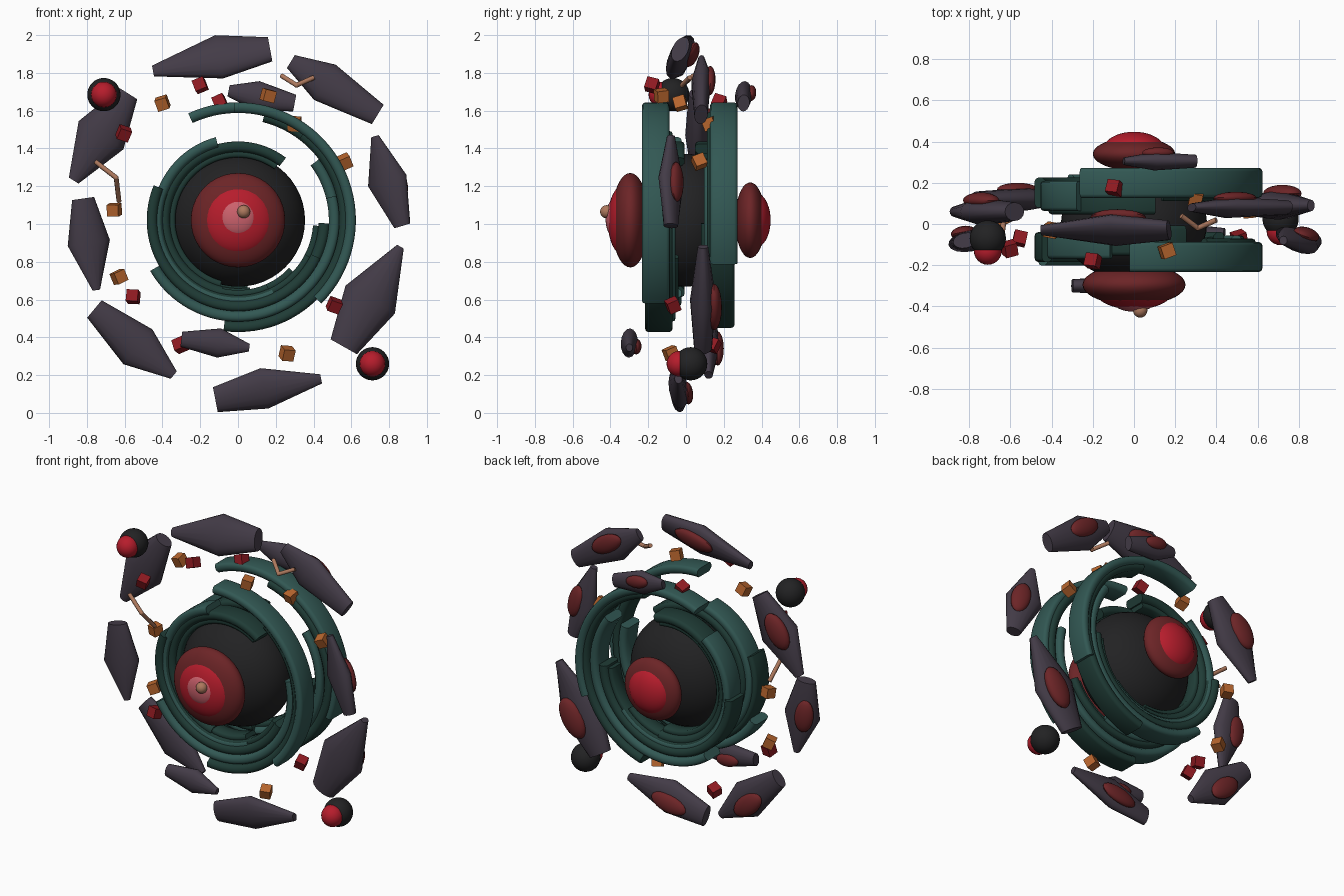
import bpy, bmesh, math, random
from mathutils import Vector, Matrix, Euler

if "Cube" in bpy.data.objects:
    bpy.data.objects.remove(bpy.data.objects["Cube"])

random.seed(4)
CZ = 1.02  # height of the common centre


def material(name, rgb):
    m = bpy.data.materials.new(name)
    m.diffuse_color = (*rgb, 1)
    m.use_nodes = True
    m.node_tree.nodes["Principled BSDF"].inputs["Base Color"].default_value = m.diffuse_color
    return m


CHARCOAL = material("charcoal", (0.016, 0.016, 0.017))
TEAL = material("teal", (0.032, 0.098, 0.088))
GREEN = material("dark green", (0.014, 0.045, 0.037))
SLATE = material("slate purple", (0.056, 0.044, 0.063))
MAROON = material("maroon", (0.15, 0.018, 0.02))
RED = material("bright red", (0.47, 0.012, 0.025))
PINK = material("pink", (0.6, 0.12, 0.15))
ORANGE = material("orange", (0.47, 0.13, 0.027))
TAN = material("tan", (0.42, 0.19, 0.11))
CRIMSON = material("crimson", (0.27, 0.01, 0.015))


def finish(bm, name, mat, smooth=40):
    bmesh.ops.recalc_face_normals(bm, faces=bm.faces)
    me = bpy.data.meshes.new(name)
    bm.to_mesh(me)
    bm.free()
    me.materials.append(mat)
    ob = bpy.data.objects.new(name, me)
    bpy.context.collection.objects.link(ob)
    if smooth:
        bpy.ops.object.select_all(action='DESELECT')
        ob.select_set(True)
        bpy.context.view_layer.objects.active = ob
        bpy.ops.object.shade_smooth_by_angle(angle=math.radians(smooth))
    return ob


def ball(name, mat, loc, size, axes=None, seg=32):
    """Ellipsoid with half-sizes along x, y, z, or along the given axes."""
    bm = bmesh.new()
    bmesh.ops.create_uvsphere(bm, u_segments=seg, v_segments=seg // 2, radius=1)
    rot = Matrix(axes).transposed() if axes else Matrix.Identity(3)
    for v in bm.verts:
        v.co = Vector(loc) + rot @ Vector(c * s for c, s in zip(v.co, size))
    return finish(bm, name, mat)


def loft(name, mat, rings, smooth=40):
    """Skin a list of equal-sized point rings and cap the ends."""
    bm = bmesh.new()
    loops = [[bm.verts.new(p) for p in r] for r in rings]
    n = len(loops[0])
    for a, b in zip(loops, loops[1:]):
        for i in range(n):
            j = (i + 1) % n
            bm.faces.new((a[i], a[j], b[j], b[i]))
    bm.faces.new(loops[0])
    bm.faces.new(loops[-1])
    return finish(bm, name, mat, smooth)


# Core with the front and back lenses
ball("core", CHARCOAL, (0, 0, CZ), (0.355, 0.275, 0.352), seg=48)
ball("front_lens_rim", MAROON, (0, -0.295, CZ), (0.25, 0.1, 0.25), seg=40)
ball("front_lens", RED, (0, -0.325, CZ), (0.19, 0.09, 0.19), seg=40)
ball("front_lens_spot", PINK, (0, -0.38, 1.03), (0.1, 0.046, 0.1))
ball("front_bead", TAN, (0.03, -0.42, 1.065), (0.035,) * 3, seg=20)
ball("back_lens_rim", MAROON, (0, 0.34, CZ), (0.2, 0.08, 0.2), seg=40)
ball("back_lens", RED, (0, 0.36, CZ), (0.15, 0.088, 0.15), seg=40)


# Two stepped spirals of curved plates, each with a dark inner liner
def arc(name, mat, radius, y, start, end, t=0.056, w=0.073, c=0.018):
    prof = [(0, w - c), (0, c - w), (-c * 0.3, -w + c * 0.3), (-c, -w), (c - t, -w),
            (-t, c - w), (-t, w - c), (c - t, w), (-c, w), (-c * 0.3, w - c * 0.3)]
    steps = max(8, int(abs(end - start) / 4))
    rings = []
    for i in range(steps + 1):
        a = math.radians(start + (end - start) * i / steps)
        rings.append([((radius + dr) * math.cos(a), y + dy,
                       CZ + (radius + dr) * math.sin(a)) for dr, dy in prof])
    loft(name, mat, rings, 50)


RADII = (0.624, 0.592, 0.537, 0.483, 0.455, 0.417)
for side, sign, first, depth in (("front", -1, 92, 0.16), ("back", 1, 115, 0.2)):
    for k, r in enumerate(RADII):
        y, a, b = sign * (depth - 0.016 * k), first - 39 * k, first - 137 - 52.5 * k
        arc(f"{side}_ring_plate_{k + 1}", (TEAL, GREEN)[k % 2], r, y, a, b)
        if k > 2:
            arc(f"{side}_ring_liner_{k + 1}", GREEN, r - 0.05, y, a - 2, b + 2,
                0.035, 0.05, 0.01)


# Floating shards: pointed end, widest middle, blunt end, each (x, z, half width)
def shard(i, y, tilt, tip, mid, blunt):
    pts = [Vector((p[0], y, p[1])) for p in (tip, mid, blunt)]
    along = (pts[2] - pts[0]).normalized()
    outward = Vector((-along.z, 0, along.x))
    wide = outward * math.cos(tilt) + Vector((0, math.sin(tilt), 0))
    flat = along.cross(wide).normalized()
    if flat.y < 0:
        flat = -flat
    thick = max(mid[2] * 0.46, 0.045)
    rings = []
    for p, hw, th in zip(pts, (tip[2], mid[2], blunt[2]), (0.4, 1, 0.7)):
        rings.append([p + wide * hw * math.cos(a) + flat * thick * th * math.sin(a)
                      for a in (math.tau * j / 16 for j in range(16))])
    loft(f"shard_{i}", SLATE, rings, 50)
    # oval glow patch on the rear face, towards the outer edge
    size = (pts[2] - pts[0]).length
    spot = pts[1] + flat * thick * 0.85 + along * 0.04 * size + wide * mid[2] * 0.25
    ball(f"shard_patch_{i}", MAROON, spot,
         (size * 0.22, mid[2] * 0.52, thick * 0.6), (along, wide, flat), 20)


SHARDS = [
    (-0.03, 0.45, (-0.45, 1.81, 0.03), (-0.1, 1.885, 0.128), (0.17, 1.925, 0.07)),
    (0.08, 0.1, (0.28, 1.86, 0.04), (0.46, 1.75, 0.11), (0.74, 1.58, 0.06)),
    (-0.08, -0.4, (0.725, 1.465, 0.02), (0.79, 1.23, 0.115), (0.87, 0.99, 0.045)),
    (0.09, 0.0, (0.86, 0.88, 0.02), (0.7, 0.6, 0.15), (0.56, 0.35, 0.08)),
    (-0.04, 0.15, (0.44, 0.18, 0.025), (0.14, 0.13, 0.11), (-0.12, 0.07, 0.068)),
    (0.12, 0.0, (-0.34, 0.2, 0.025), (-0.53, 0.35, 0.12), (-0.76, 0.55, 0.06)),
    (-0.08, -0.2, (-0.75, 0.65, 0.02), (-0.79, 0.9, 0.115), (-0.82, 1.135, 0.06)),
    (0.06, 0.0, (-0.87, 1.23, 0.03), (-0.725, 1.47, 0.14), (-0.58, 1.69, 0.055)),
    (0.305, 0.1, (-0.05, 1.705, 0.03), (0.1, 1.68, 0.078), (0.3, 1.64, 0.045)),
    (-0.3, -0.05, (0.06, 0.345, 0.02), (-0.1, 0.37, 0.078), (-0.3, 0.39, 0.04)),
]
for i, s in enumerate(SHARDS, 1):
    shard(i, *s)

# Two small satellite eyes
for i, (x, y, z) in enumerate(((-0.71, -0.07, 1.685), (0.712, 0.025, 0.26)), 1):
    ball(f"satellite_{i}", CHARCOAL, (x, y, z), (0.088,) * 3)
    ball(f"satellite_eye_{i}", RED, (x, y - 0.06, z), (0.068,) * 3, seg=24)

# Drifting cubes
CUBES = {
    "red_cube": (CRIMSON, [(-0.2, -0.18, 1.735), (-0.095, 0.175, 1.645), (-0.605, -0.12, 1.48),
                           (-0.555, -0.07, 0.615), (-0.305, 0.14, 0.36), (0.51, -0.07, 0.57)]),
    "orange_cube": (ORANGE, [(-0.4, -0.03, 1.64), (0.16, -0.13, 1.68), (0.565, 0.07, 1.33),
                             (-0.655, 0.08, 1.075), (-0.63, 0.03, 0.72), (0.3, 0.125, 1.53),
                             (0.26, -0.08, 0.315)]),
}
for name, (mat, spots) in CUBES.items():
    for i, p in enumerate(spots, 1):
        bm = bmesh.new()
        turn = Euler([random.uniform(-0.5, 0.5) for _ in range(3)]).to_matrix().to_4x4()
        bmesh.ops.create_cube(bm, size=0.063, matrix=Matrix.Translation(p) @ turn)
        finish(bm, f"{name}_{i}", mat, 0)


# Bent twigs
def rod(name, a, b, r=0.013):
    a, b = Vector(a), Vector(b)
    q = (b - a).to_track_quat('Z', 'Y')
    circle = [q @ Vector((r * math.cos(t), r * math.sin(t), 0))
              for t in (math.tau * j / 8 for j in range(8))]
    loft(name, TAN, [[p + c for c in circle] for p in (a, b)], 50)


TWIGS = [[(-0.755, -0.05, 1.33), (-0.645, -0.08, 1.245), (-0.63, 0.035, 1.12)],
         [(0.23, 0.04, 1.785), (0.31, -0.02, 1.735), (0.4, 0.02, 1.775)]]
for i, path in enumerate(TWIGS, 1):
    for part, a, b in zip(("upper", "lower"), path, path[1:]):
        rod(f"twig_{i}_{part}", a, b)
    ball(f"twig_{i}_joint", TAN, path[1], (0.0135,) * 3, seg=10)
